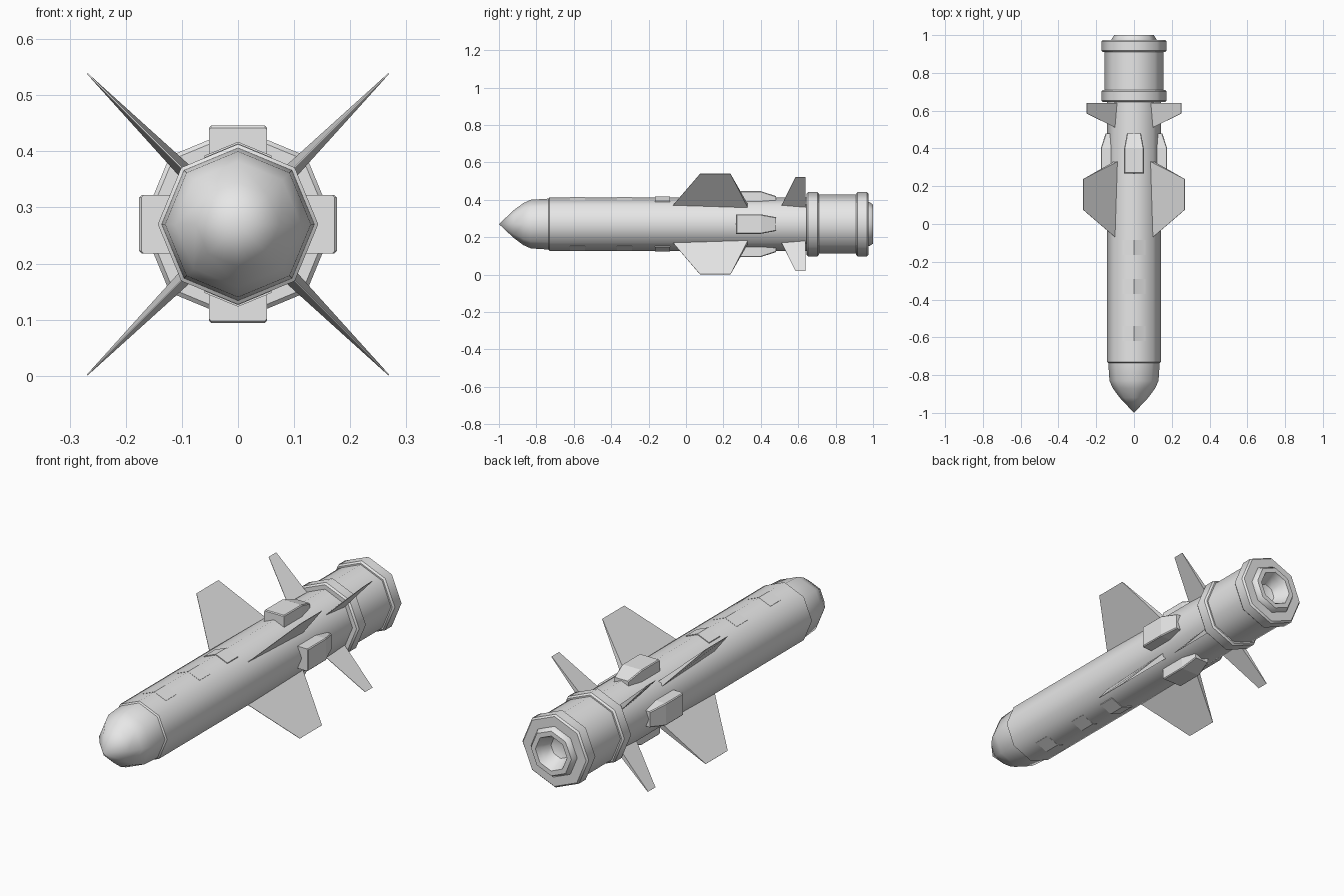
import bpy, bmesh, math
from mathutils import Vector, Matrix

if "Cube" in bpy.data.objects:
    bpy.data.objects.remove(bpy.data.objects["Cube"], do_unlink=True)

AXIS = 0.27   # height of the centre line
SIDES = 8

grey = bpy.data.materials.new("plain grey")
grey.use_nodes = True
colour = (0.8, 0.8, 0.8, 1)
grey.diffuse_color = colour
grey.node_tree.nodes["Principled BSDF"].inputs["Base Color"].default_value = colour


def finish(name, bm):
    bmesh.ops.remove_doubles(bm, verts=bm.verts, dist=1e-5)
    bmesh.ops.recalc_face_normals(bm, faces=bm.faces)
    mesh = bpy.data.meshes.new(name)
    bm.to_mesh(mesh)
    bm.free()
    mesh.materials.append(grey)
    obj = bpy.data.objects.new(name, mesh)
    bpy.context.collection.objects.link(obj)
    obj.location.z = AXIS
    return obj


def lathe(name, profile):
    """Eight-sided solid around the y axis from (y, radius) points."""
    bm = bmesh.new()
    rings = []
    for y, r in profile:
        angles = [math.tau * k / SIDES for k in range(SIDES)]
        rings.append([bm.verts.new((r * math.cos(a), y, r * math.sin(a))) for a in angles])
    for a, b in zip(rings, rings[1:]):
        for k in range(SIDES):
            j = (k + 1) % SIDES
            bm.faces.new((a[k], a[j], b[j], b[k]))
    bmesh.ops.remove_doubles(bm, verts=bm.verts, dist=1e-5)
    bmesh.ops.recalc_face_normals(bm, faces=bm.faces)
    # long edges stay smooth, steps around the body stay crisp
    for f in bm.faces:
        f.smooth = True
    for e in bm.edges:
        around = abs(e.verts[0].co.y - e.verts[1].co.y) < 1e-4
        if around and len(e.link_faces) == 2 and e.calc_face_angle() > 0.55:
            e.smooth = False
    return finish(name, bm)


def loft(name, sections, angle):
    """Closed solid through equal cross-sections, turned about the y axis."""
    bm = bmesh.new()
    rings = [[bm.verts.new(p) for p in s] for s in sections]
    n = len(rings[0])
    for a, b in zip(rings, rings[1:]):
        for k in range(n):
            bm.faces.new((a[k], a[(k + 1) % n], b[(k + 1) % n], b[k]))
    bm.faces.new(rings[0])
    bm.faces.new(rings[-1])
    bmesh.ops.transform(bm, matrix=Matrix.Rotation(math.radians(angle), 4, 'Y'), verts=bm.verts)
    return finish(name, bm)


def collar(name, y0, y1, r=0.172, inner=0.13, c=0.008):
    return lathe(name, [(y0, inner), (y0, r - c), (y0 + c, r), (y1 - c, r), (y1, r - c), (y1, inner)])


def blade(name, root, tip, r_root, r_tip, thick, angle):
    """Wedge fin: sharp leading edge, thick at the rear of the root."""
    def section(y0, y1, r, t):
        return [(-0.001, y0, r), (0.001, y0, r), (t, y1, r), (-t, y1, r)]
    return loft(name, [section(*root, r_root, thick), section(*tip, r_tip, 0.001)], angle)


# Body with pointed nose
lathe("body", [(-1, 0), (-0.92, 0.075), (-0.87, 0.112), (-0.83, 0.13), (-0.735, 0.136),
               (-0.73, 0.143), (0.66, 0.143)])

# Booster with two collars and a hollow nozzle
lathe("booster", [(0.66, 0.1), (0.66, 0.157), (0.96, 0.157), (0.96, 0.1)])
collar("front_collar", 0.645, 0.71)
collar("rear_collar", 0.91, 0.975, inner=0.1)
lathe("nozzle", [(0.96, 0.118), (0.98, 0.118), (1.0, 0.105), (1.0, 0.082),
                 (0.975, 0.07), (0.93, 0.05), (0.91, 0)])

# Diagonal wings and tail fins
for i, angle in enumerate((45, 135, 225, 315)):
    blade(f"wing_{i + 1}", (-0.08, 0.335), (0.075, 0.238), 0.125, 0.38, 0.014, angle)
    blade(f"tail_fin_{i + 1}", (0.505, 0.64), (0.585, 0.64), 0.125, 0.354, 0.012, angle)


# Side pods, tapering to the rear
def pod_section(y, half, top):
    c = 0.004
    return [(-half, y, 0.1), (half, y, 0.1), (half, y, top - c),
            (half - c, y, top), (c - half, y, top), (-half, y, top - c)]


for i, angle in enumerate((0, 90, 180, 270)):
    loft(f"pod_{i + 1}", [pod_section(0.268, 0.052, 0.172), pod_section(0.272, 0.052, 0.176),
                          pod_section(0.4, 0.052, 0.176), pod_section(0.48, 0.037, 0.15)], angle)

# Thin hatches folded over the top and bottom ridges
for side, angle in (("top", 0), ("bottom", 180)):
    for i, (y, lift) in enumerate(((-0.58, 0.001), (-0.33, 0.001), (-0.125, 0.004))):
        ridge = 0.143 + lift
        edge = ridge - 0.06 * math.tan(math.pi / SIDES)
        section = [(-0.06, 0.105), (0.06, 0.105), (0.06, edge), (0, ridge), (-0.06, edge)]
        loft(f"{side}_hatch_{i + 1}",
             [[(x, y + d, z) for x, z in section] for d in (-0.04, 0.04)], angle)
